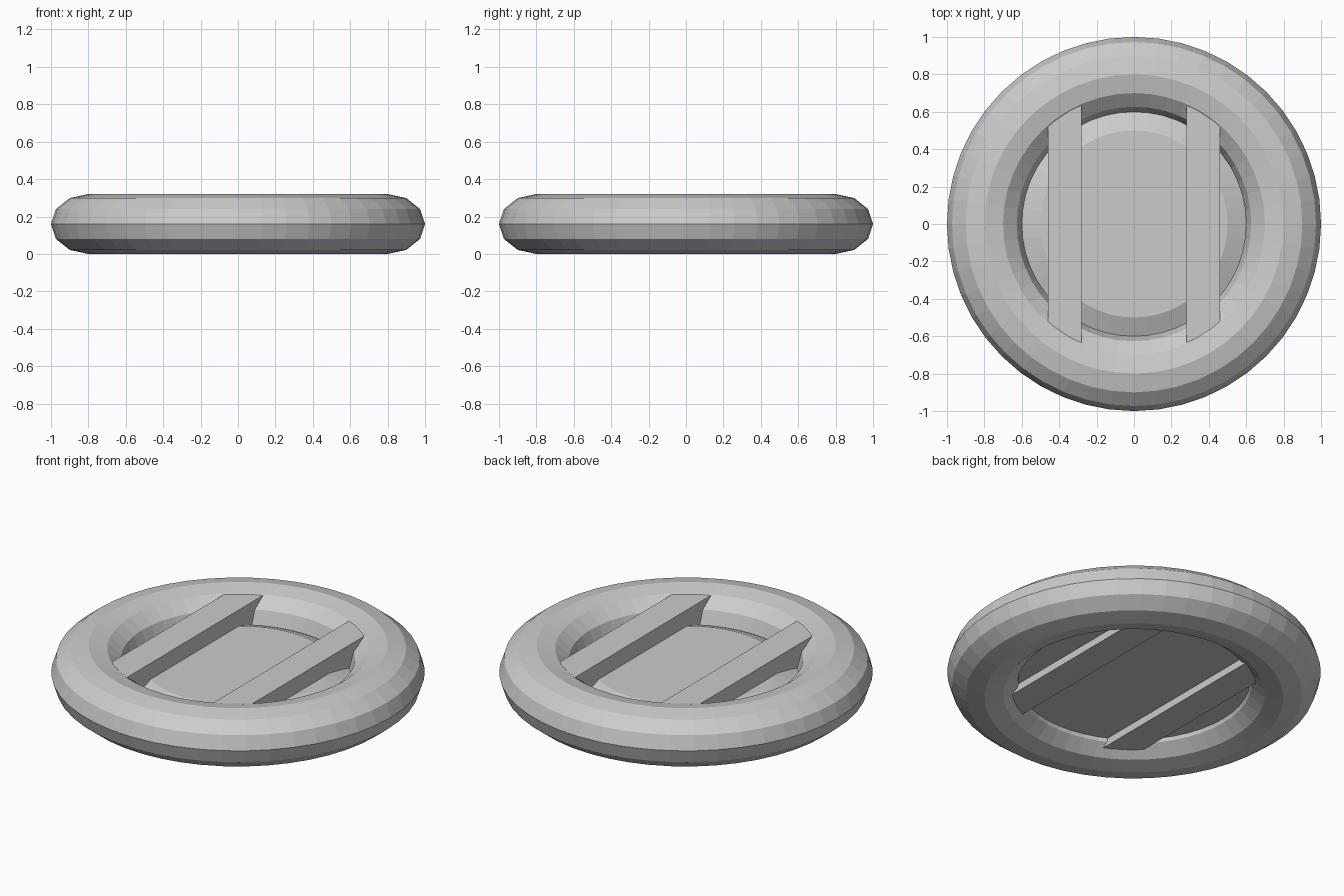
import bpy
import math

if "Cube" in bpy.data.objects:
    bpy.data.objects.remove(bpy.data.objects["Cube"])

SEGMENTS = 48


def lathe(name, profile, closed):
    """Revolve an (r, z) profile about the z axis; an open profile gets flat caps."""
    n = len(profile)
    verts = [(r * math.cos(2 * math.pi * i / SEGMENTS), r * math.sin(2 * math.pi * i / SEGMENTS), z)
             for i in range(SEGMENTS) for r, z in profile]
    faces = []
    for i in range(SEGMENTS):
        a, b = i * n, (i + 1) % SEGMENTS * n
        for j in range(n if closed else n - 1):
            k = (j + 1) % n
            faces.append((a + j, b + j, b + k, a + k))
    if not closed:
        faces.append([i * n for i in reversed(range(SEGMENTS))])
        faces.append([i * n + n - 1 for i in range(SEGMENTS)])
    mesh = bpy.data.meshes.new(name)
    mesh.from_pydata(verts, [], faces)
    obj = bpy.data.objects.new(name, mesh)
    bpy.context.collection.objects.link(obj)
    return obj


# Outer ring: twelve-sided oval section
section = [(0.8 + 0.2 * math.cos(math.tau * k / 12), 0.16 + 0.16 * math.sin(math.tau * k / 12))
           for k in range(12)]
lathe("outer_ring", section, True)

# Central floor with a sloped upper rim
lathe("floor_disc", [(0.62, 0.10), (0.61, 0.155), (0.50, 0.20)], False)

# Two parallel bars whose ends sink into the ring
for side, label in ((-1, "left"), (1, "right")):
    bpy.ops.mesh.primitive_cube_add(size=1, location=(side * 0.37, 0, 0.176))
    bar = bpy.context.object
    bar.name = label + "_bar"
    bar.scale = (0.178, 1.4, 0.238)
